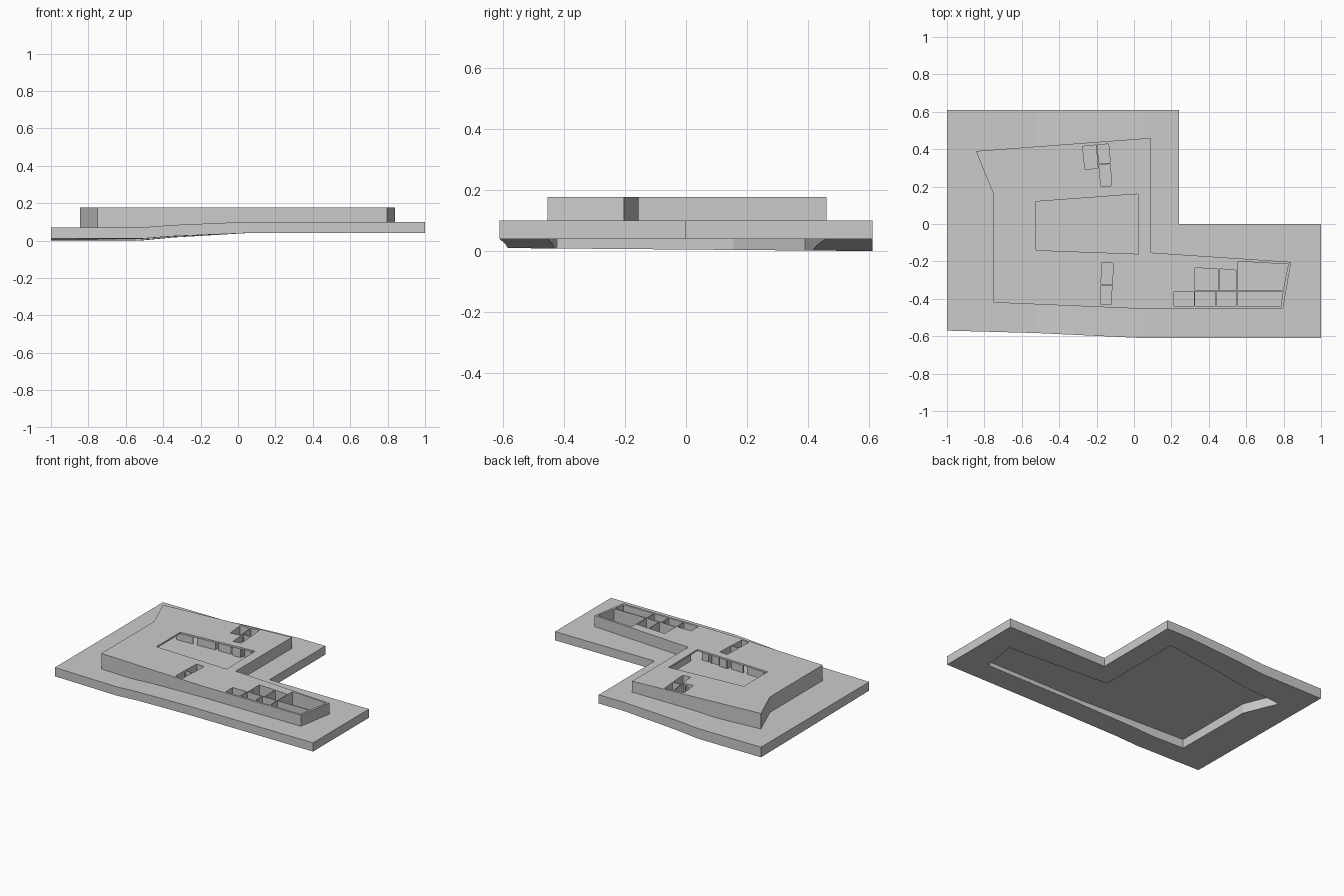
import bpy, bmesh
from mathutils import Vector
from mathutils.geometry import tessellate_polygon

if "Cube" in bpy.data.objects:
    bpy.data.objects.remove(bpy.data.objects["Cube"])

grey = bpy.data.materials.new("model_grey")
grey.diffuse_color = (0.6, 0.6, 0.6, 1)
grey.use_nodes = True
grey.node_tree.nodes["Principled BSDF"].inputs["Base Color"].default_value = grey.diffuse_color


def finish(name, bm):
    bmesh.ops.recalc_face_normals(bm, faces=bm.faces)
    me = bpy.data.meshes.new(name)
    bm.to_mesh(me)
    bm.free()
    me.materials.append(grey)
    ob = bpy.data.objects.new(name, me)
    bpy.context.collection.objects.link(ob)
    return ob


def plate_mesh(outline, holes, z0, z1, cuts=()):
    """Flat outline with holes, split at the given x stations, extruded to z1."""
    loops = [[Vector((x, y, 0)) for x, y in lp] for lp in [outline] + holes]
    bm = bmesh.new()
    vs = [bm.verts.new((p.x, p.y, z0)) for lp in loops for p in lp]
    for t in tessellate_polygon(loops):
        bm.faces.new([vs[i] for i in t])
    for x in cuts:
        bmesh.ops.bisect_plane(bm, geom=bm.verts[:] + bm.edges[:] + bm.faces[:],
                               plane_co=(x, 0, 0), plane_no=(1, 0, 0))
    if not cuts:
        bmesh.ops.dissolve_limit(bm, angle_limit=0.01, verts=bm.verts, edges=bm.edges)
    ext = bmesh.ops.extrude_face_region(bm, geom=bm.faces[:])
    for v in ext["geom"]:
        if isinstance(v, bmesh.types.BMVert):
            v.co.z = z1
    return bm


def ccw(poly):
    area = sum(a[0] * b[1] - b[0] * a[1] for a, b in zip(poly, poly[1:] + poly[:1]))
    return poly if area > 0 else poly[::-1]


def inset(poly, d):
    """Mitred inward offset of a polygon."""
    poly = [Vector(p) for p in ccw(poly)]
    out = []
    for i, p in enumerate(poly):
        a = (p - poly[i - 1]).normalized()
        b = (poly[(i + 1) % len(poly)] - p).normalized()
        na, nb = Vector((-a.y, a.x)), Vector((-b.y, b.x))
        out.append(tuple(p + (na + nb) * d / (1 + na.dot(nb))))
    return out


def add_wall(bm, a, b, t, z0, z1):
    """Straight wall from a to b, thickness t on its right-hand side."""
    a, b = Vector(a), Vector(b)
    d = (b - a).normalized()
    n = Vector((d.y, -d.x)) * t
    ring = [a, a + n, b + n, b]
    lo = [bm.verts.new((p.x, p.y, z0)) for p in ring]
    hi = [bm.verts.new((p.x, p.y, z1)) for p in ring]
    bm.faces.new(lo)
    bm.faces.new(hi)
    for i in range(4):
        j = (i + 1) % 4
        bm.faces.new([lo[i], lo[j], hi[j], hi[i]])


BASE, FLOOR, CEIL, ROOF = 0.069, 0.08, 0.165, 0.177

footprint = [(-0.845, 0.39), (-0.75, 0.155), (-0.75, -0.42), (0.03, -0.453),
             (0.797, -0.453), (0.84, -0.203), (0.09, -0.153), (0.09, 0.46)]
courtyard = [(-0.525, 0.12), (-0.525, -0.14), (0.025, -0.16), (0.02, 0.16)]
cells = [  # rooms left open to the sky
    [(0.555, -0.20), (0.825, -0.215), (0.797, -0.355), (0.555, -0.355)],
    [(0.327, -0.235), (0.45, -0.24), (0.45, -0.355), (0.327, -0.355)],
    [(0.456, -0.24), (0.549, -0.248), (0.549, -0.355), (0.456, -0.355)],
    [(0.555, -0.362), (0.797, -0.362), (0.785, -0.438), (0.555, -0.438)],
    [(-0.17, -0.205), (-0.112, -0.21), (-0.115, -0.325), (-0.177, -0.322)],
    [(-0.177, -0.33), (-0.118, -0.33), (-0.122, -0.432), (-0.177, -0.43)],
    [(-0.275, 0.415), (-0.203, 0.422), (-0.193, 0.30), (-0.262, 0.29)],
    [(-0.197, 0.422), (-0.136, 0.428), (-0.127, 0.328), (-0.187, 0.322)],
    [(-0.187, 0.315), (-0.127, 0.321), (-0.12, 0.205), (-0.177, 0.20)],
]
for x in (0.213, 0.327, 0.441):
    cells.append([(x, -0.362), (x + 0.108, -0.362), (x + 0.108, -0.438), (x, -0.438)])

# Terrain slab: L shape, sloping down to the left, pit cut under the building
stations = [(-1, 0.07), (-0.52, 0.07), (-0.35, 0.083), (0.05, 0.1), (1, 0.1)]


def ground(x):
    for (x0, za), (x1, zb) in zip(stations, stations[1:]):
        if x <= x1 + 1e-6:
            return za + (zb - za) * (x - x0) / (x1 - x0)
    return 0.1


land = [(-1, 0.61), (-1, -0.57), (-0.52, -0.583), (0.05, -0.61),
        (1, -0.61), (1, 0), (0.24, 0), (0.24, 0.61)]
bm = plate_mesh(land, [footprint], 0, 1, [-0.52, -0.35, 0.05])
for v in bm.verts:
    tilt = 0.01 * (v.co.y + 0.61) / 1.22 * min(1, max(0, -v.co.x / 0.5))
    v.co.z = ground(v.co.x) - (0 if v.co.z > 0.5 else 0.06 + tilt)
finish("terrain", bm)

# Building shell
finish("outer_walls", plate_mesh(footprint, [inset(footprint, 0.012)], BASE, CEIL))
finish("floor_slab", plate_mesh(inset(footprint, 0.011), [], BASE, FLOOR))
finish("roof", plate_mesh(footprint, [courtyard] + cells, CEIL, ROOF))

# Walls around the open rooms, each with one doorway
bm = bmesh.new()
for cell in cells:
    pts = [Vector(p) for p in ccw(cell)]
    longest = max(range(4), key=lambda i: (pts[(i + 1) % 4] - pts[i]).length)
    for i in range(4):
        a, b = pts[i], pts[(i + 1) % 4]
        if i == (longest + 1) % 4:
            add_wall(bm, a, a.lerp(b, 0.55), 0.005, FLOOR, CEIL)
            add_wall(bm, a.lerp(b, 0.85), b, 0.005, FLOOR, CEIL)
        else:
            add_wall(bm, a, b, 0.005, FLOOR, CEIL)
finish("room_walls", bm)

# Corridor panels and partitions seen through the courtyard
bm = bmesh.new()
for x0, x1 in [(-0.6, -0.48), (-0.45, -0.32), (-0.29, -0.2), (-0.1, -0.04), (-0.02, 0.03)]:
    add_wall(bm, (x0, 0.195 + 0.05 * (x0 + 0.6)), (x1, 0.195 + 0.05 * (x1 + 0.6)), 0.008, FLOOR, CEIL)
    add_wall(bm, (x0, -0.2 - 0.03 * (x0 + 0.6)), (x1, -0.2 - 0.03 * (x1 + 0.6)), 0.008, FLOOR, CEIL)
for x in (-0.6, -0.45, -0.32, -0.04):
    add_wall(bm, (x, 0.2), (x - 0.02, 0.395), 0.008, FLOOR, CEIL)
    add_wall(bm, (x, -0.21), (x, -0.41), 0.008, FLOOR, CEIL)
finish("partitions", bm)
